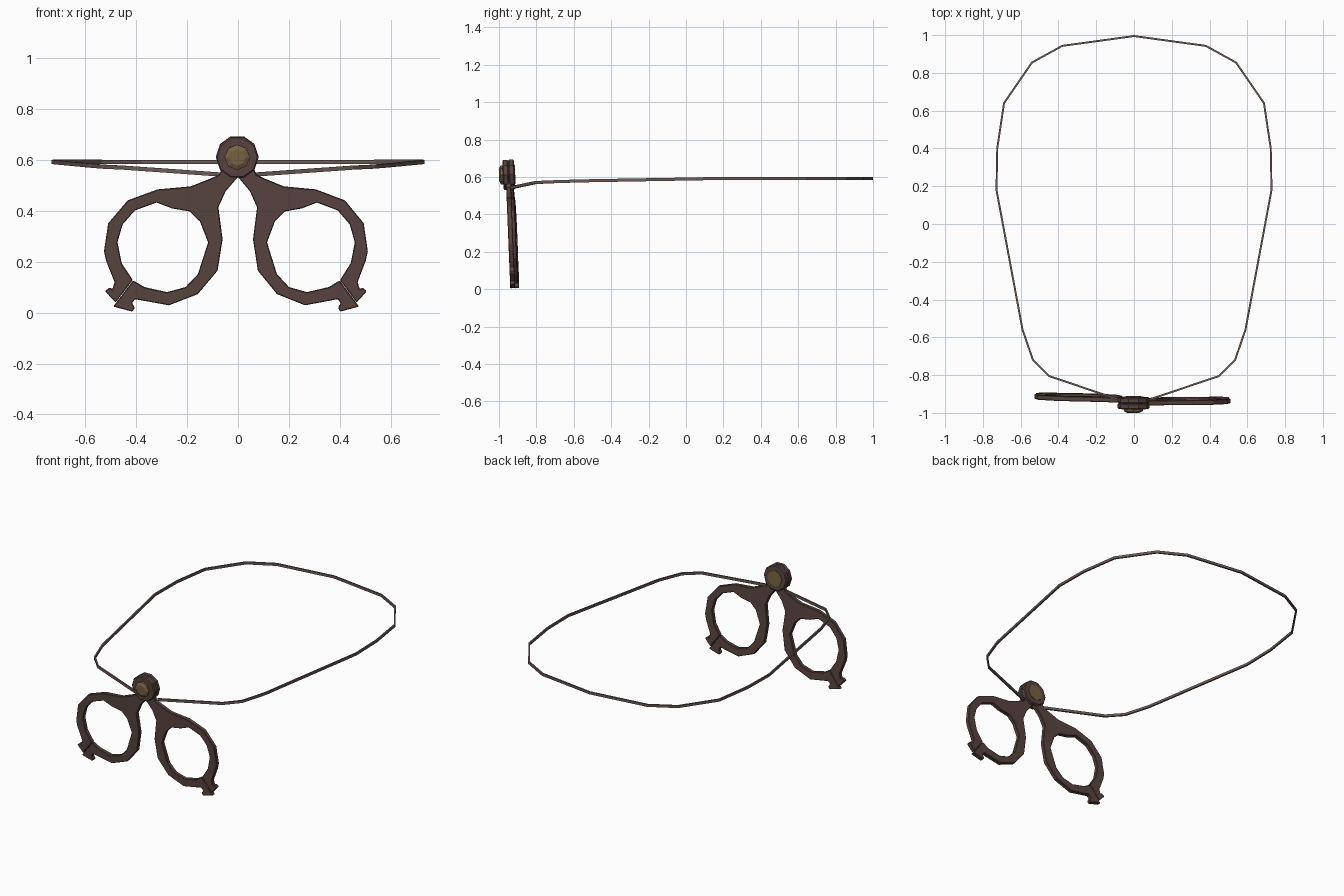
import bpy
import bmesh
from math import radians
from mathutils import Matrix, Vector

if "Cube" in bpy.data.objects:
    bpy.data.objects.remove(bpy.data.objects["Cube"])


def material(name, rgb):
    mat = bpy.data.materials.new(name)
    mat.use_nodes = True
    mat.diffuse_color = (*rgb, 1)
    mat.node_tree.nodes["Principled BSDF"].inputs["Base Color"].default_value = (*rgb, 1)
    return mat


BROWN = material("dark brown frame", (0.1, 0.058, 0.05))
BRASS = material("dull brass", (0.19, 0.12, 0.054))
CORD = material("grey brown cord", (0.15, 0.105, 0.092))

# Hinge frame: local x across, local y up, local z toward the front, leaning slightly
HINGE = Vector((0, -0.948, 0.612))
LEAN = Matrix.Rotation(radians(92.3), 4, 'X')


def add_object(name, bm, mat, bevel=0):
    bmesh.ops.recalc_face_normals(bm, faces=bm.faces)
    mesh = bpy.data.meshes.new(name)
    bm.to_mesh(mesh)
    bm.free()
    mesh.materials.append(mat)
    obj = bpy.data.objects.new(name, mesh)
    bpy.context.collection.objects.link(obj)
    if bevel:
        mod = obj.modifiers.new("chamfer", 'BEVEL')
        mod.width = bevel
        mod.segments = 1
        mod.limit_method = 'ANGLE'
        mod.angle_limit = radians(60)
        mod.use_clamp_overlap = False


# Split lens ring with clamp lugs and a neck, as one outline in hundredths
RING = [
    # lower lug, underside and inner side of the ring
    (46.45, 3.85), (47.5, 2.4), (40.2, .4), (39.3, 1.8), (40.4, 3.7), (39.2, 5.3),
    (26.3, 2.9), (15.3, 7.3), (7.8, 16.5), (5.9, 28.8), (7.5, 41.4), (4.7, 47.7),
    # neck into the hinge
    (.8, 52.4), (-3, 57), (-2, 64), (4, 63), (7.1, 54.3),
    # shoulder and outer side, then the upper lug
    (10.4, 52.7), (18, 49.6), (30.6, 48.4), (42, 44.1), (49.4, 35.1), (51, 24.1),
    (50.2, 20.4), (47, 12), (47.8, 9.2), (49, 9.8), (50.6, 8.4), (46.6, 4),
    # lens opening
    (40.1, 12.75), (44.3, 19.4), (45.9, 27.6), (43.9, 34.7), (39.2, 40.2),
    (31, 43.3), (25.1, 41), (18.4, 39.8), (14.5, 35.9), (11.4, 27.6),
    (15.3, 15.1), (20, 10), (27.1, 8), (35.7, 10), (39.95, 12.6),
]


def lens_ring(name, side, depth, yaw):
    bm = bmesh.new()
    half = 0.013
    verts = [bm.verts.new((side * x / 100, z / 100 - HINGE.z, -half)) for x, z in RING]
    face = bm.faces.new(verts)
    top = bmesh.ops.extrude_face_region(bm, geom=[face])["geom"]
    moved = [v for v in top if isinstance(v, bmesh.types.BMVert)]
    bmesh.ops.translate(bm, verts=moved, vec=(0, 0, 2 * half))
    place = Matrix.Translation((0, depth, HINGE.z)) @ Matrix.Rotation(yaw, 4, 'Z') @ LEAN
    bm.transform(place)
    add_object(name, bm, BROWN, 0.003)


lens_ring("left_lens_ring", 1, -0.951, 0)
lens_ring("right_lens_ring", -1.033, -0.937, radians(-1))


def hinge_disc(name, z0, z1, r0, r1, sides, mat, bevel=0):
    bm = bmesh.new()
    bmesh.ops.create_cone(bm, cap_ends=True, segments=sides, radius1=r0, radius2=r1,
                          depth=z1 - z0)
    bm.transform(Matrix.Translation(HINGE) @ LEAN
                 @ Matrix.Translation((-0.003, 0, (z0 + z1) / 2))
                 @ Matrix.Rotation(radians(90), 4, 'Z'))
    add_object(name, bm, mat, bevel)


# Two stacked hinge discs around a core, with a brass rivet on both faces
hinge_disc("front_hinge_disc", 0.001, 0.031, 0.084, 0.084, 10, BROWN, 0.005)
hinge_disc("rear_hinge_disc", -0.031, -0.001, 0.084, 0.084, 10, BROWN, 0.005)
hinge_disc("hinge_core", -0.02, 0.02, 0.079, 0.079, 10, BROWN)
hinge_disc("front_rivet_base", 0.029, 0.043, 0.05, 0.05, 8, BRASS)
hinge_disc("front_rivet_dome", 0.043, 0.052, 0.05, 0.032, 8, BRASS)
hinge_disc("rear_rivet", -0.035, -0.029, 0.052, 0.052, 8, BRASS)

# Neck cord: half path from the hinge to the back, mirrored, swept with a tall flat section
half_path = [(.07, -.933, .543), (.45, -.805, .57), (.535, -.72, .574), (.59, -.56, .579),
             (.728, .18, .592), (.724, .4, .593), (.688, .64, .593), (.54, .855, .593),
             (.38, .943, .592)]
path = half_path + [(0, .995, .592)] + [(-x, y, z) for x, y, z in reversed(half_path)]
path = [Vector(p) for p in path]
WIDE, TALL = 0.005, 0.008
bm = bmesh.new()
rings = []
for i, p in enumerate(path):
    along = path[min(i + 1, len(path) - 1)] - path[max(i - 1, 0)]
    out = Vector((along.y, -along.x, 0)).normalized() * WIDE
    up = Vector((0, 0, TALL))
    rings.append([bm.verts.new(p + o) for o in (out + up, out - up, -out - up, up - out)])
for a, b in zip(rings, rings[1:]):
    for j in range(4):
        k = (j + 1) % 4
        bm.faces.new((a[j], a[k], b[k], b[j]))
bm.faces.new(rings[0])
bm.faces.new(rings[-1])
add_object("neck_cord", bm, CORD)
